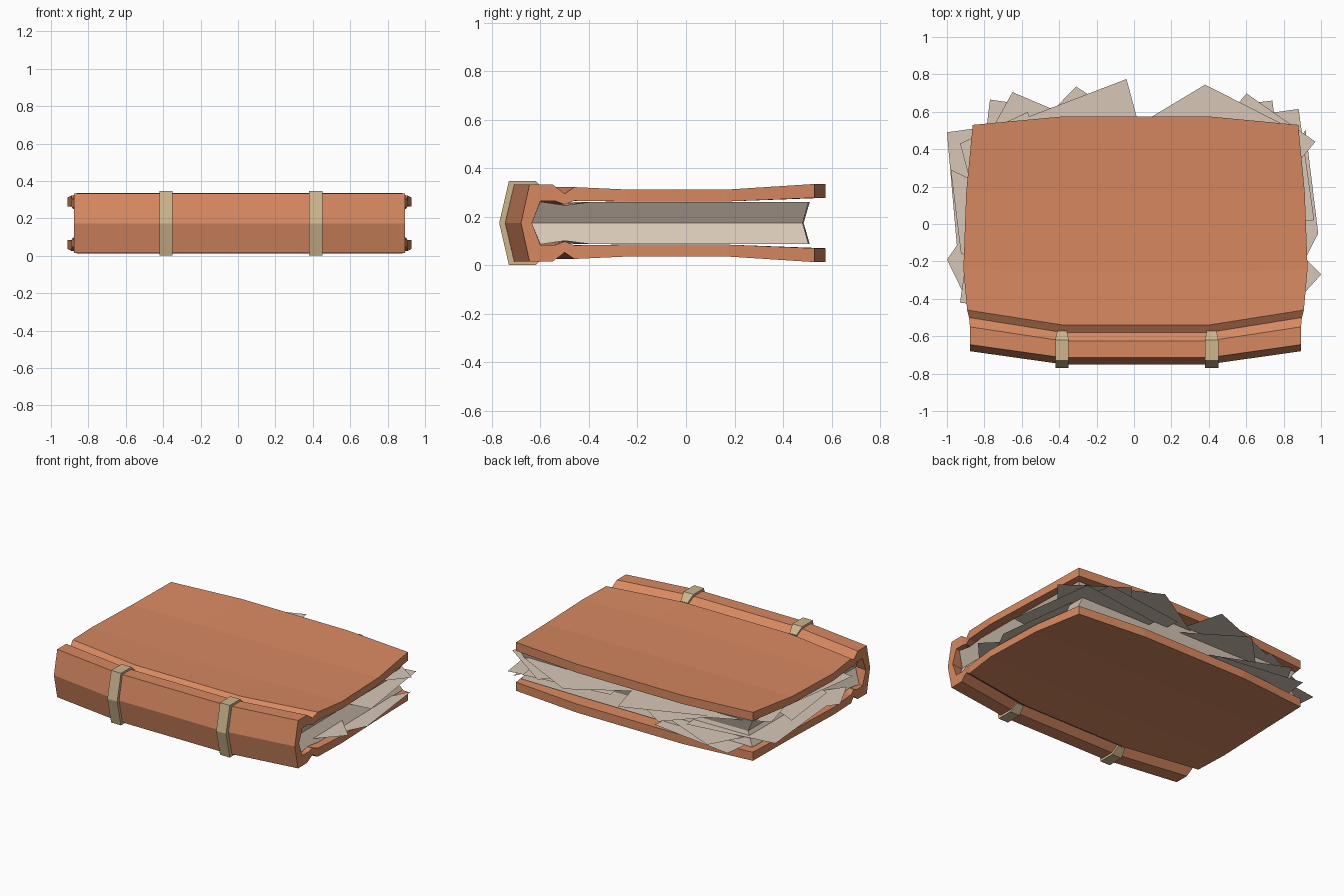
import bpy, bmesh, math
from mathutils import Vector

if "Cube" in bpy.data.objects:
    bpy.data.objects.remove(bpy.data.objects["Cube"])

MID = 0.174   # height of the mirror plane between both covers


def material(name, rgb):
    m = bpy.data.materials.new(name)
    m.diffuse_color = (*rgb, 1)
    m.use_nodes = True
    m.node_tree.nodes["Principled BSDF"].inputs["Base Color"].default_value = m.diffuse_color
    return m


leather = material("orange leather", (0.68, 0.25, 0.12))
paper = material("old paper", (0.68, 0.57, 0.47))
strap = material("tan strap", (0.61, 0.46, 0.27))


def make_object(name, bm, mat):
    bmesh.ops.recalc_face_normals(bm, faces=bm.faces)
    me = bpy.data.meshes.new(name)
    bm.to_mesh(me)
    bm.free()
    me.materials.append(mat)
    ob = bpy.data.objects.new(name, me)
    bpy.context.collection.objects.link(ob)
    return ob


def flip(row):
    return (row[0], row[1], 2 * MID - row[2], row[3])


def full(half):
    """Mirror a half profile that begins on the mid plane."""
    return [flip(r) for r in reversed(half[1:])] + half


def loft(name, loop, caps, mat, stations):
    """Loft a closed profile through the x stations and cap both ends."""
    bm = bmesh.new()
    cols = list(zip(*[[bm.verts.new((x, y, r[2])) for x, y in stations(r)] for r in loop]))
    n = len(loop)
    for a, b in zip(cols, cols[1:]):
        for i in range(n):
            j = (i + 1) % n
            bm.faces.new((a[i], a[j], b[j], b[i]))
    for col in (cols[0], cols[-1]):
        for cap in caps:
            bm.faces.new([col[i] for i in cap])
    return make_object(name, bm, mat)


def shell_caps(n):
    return [(i, i + 1, n - 2 - i, n - 1 - i) for i in range(n // 2 - 1)]


def book_stations(r):
    ym, ye, z, w = r
    return [(0.008 - w, ye), (-0.38, ym), (0.40, ym), (0.008 + w, ye)]


# Cover: rows are (y at middle, y at ends, z, half width)
outer = [(-.75, -.68, MID, .885), (-.715, -.645, .333, .885), (-.625, -.55, .333, .885),
         (-.58, -.50, .295, .89), (-.54, -.46, .322, .90), (-.26, -.24, .312, .92),
         (.17, .17, .312, .905), (.575, .53, .335, .87)]
inner = [(-.70, -.635, MID, .885), (-.67, -.60, .265, .885), (-.63, -.54, .265, .885),
         (-.58, -.50, .25, .89), (-.54, -.46, .266, .90), (-.26, -.24, .263, .92),
         (.17, .17, .263, .905), (.575, .53, .278, .87)]
cover_loop = full(outer) + full(inner)[::-1]
loft("cover", cover_loop, shell_caps(len(cover_loop)), leather, book_stations)

# Page block with hollowed edges
top = [(-.67, -.60, .262, .86), (-.58, -.50, .247, .86), (-.46, -.40, .26, .86), (.51, .505, .26, .85)]
pages = ([(-.70, -.635, MID, .81)] + top + [(.485, .48, MID, .80)]
         + [flip(r) for r in reversed(top)])
loft("page_block", pages, [range(0, 6), (5, 6, 7, 8, 9, 0)], paper, book_stations)

# Spine straps: rows are (y, unused, z, half width)
s_out = [(-.77, 0, MID, .036), (-.73, 0, .347, .036), (-.62, 0, .347, .036), (-.572, 0, .305, .026)]
s_in = [(-.745, 0, MID, .036), (-.71, 0, .325, .036), (-.625, 0, .325, .036), (-.58, 0, .29, .026)]
strap_loop = full(s_out) + full(s_in)[::-1]
for side, cx in (("left", -.385), ("right", .415)):
    loft("spine_strap_" + side, strap_loop, shell_caps(len(strap_loop)), strap,
         lambda r: [(cx - r[3], r[0]), (cx + r[3], r[0])])

# Loose sheets: corner x, corner y, z, two edge angles, two edge lengths
sheets = [
    (-.04, .775, .247, 201, 285, .70, .70),
    (.38, .745, .240, 211, 333, .50, .50),
    (-.31, .735, .205, 226, 327, .50, .50),
    (-.65, .705, .130, 241, 337, .30, .60),
    (-.77, .665, .090, 263, 352, .60, .60),
    (.74, .66, .205, 187, 277, .60, .50),
    (.88, .615, .175, 188, 278, .60, .60),
    (.985, -.05, .092, 97, 243, .56, .40),
    (-1.0, .49, .150, 8, 275, .60, .70),
    (-1.0, -.19, .152, 55, 296, .50, .25),
    (.97, .44, .225, 145, 230, .45, .50),
    (1.0, -.27, .120, 135, 228, .50, .25),
    (-.93, -.42, .230, 82, 352, .60, .50),
    (-.93, .43, .250, 25, 285, .40, .50),
    (-.98, .29, .220, 335, 277, .50, .45),
]
bm = bmesh.new()
for x, y, z, a, b, la, lb in sheets:
    p = Vector((x, y, z))
    u = Vector((math.cos(math.radians(a)), math.sin(math.radians(a)), 0)) * la
    v = Vector((math.cos(math.radians(b)), math.sin(math.radians(b)), 0)) * lb
    quad = [p, p + u, p + u + v, p + v]
    if u.cross(v).z < 0:
        quad.reverse()
    bm.faces.new([bm.verts.new(q) for q in quad])
make_object("loose_sheets", bm, paper)
